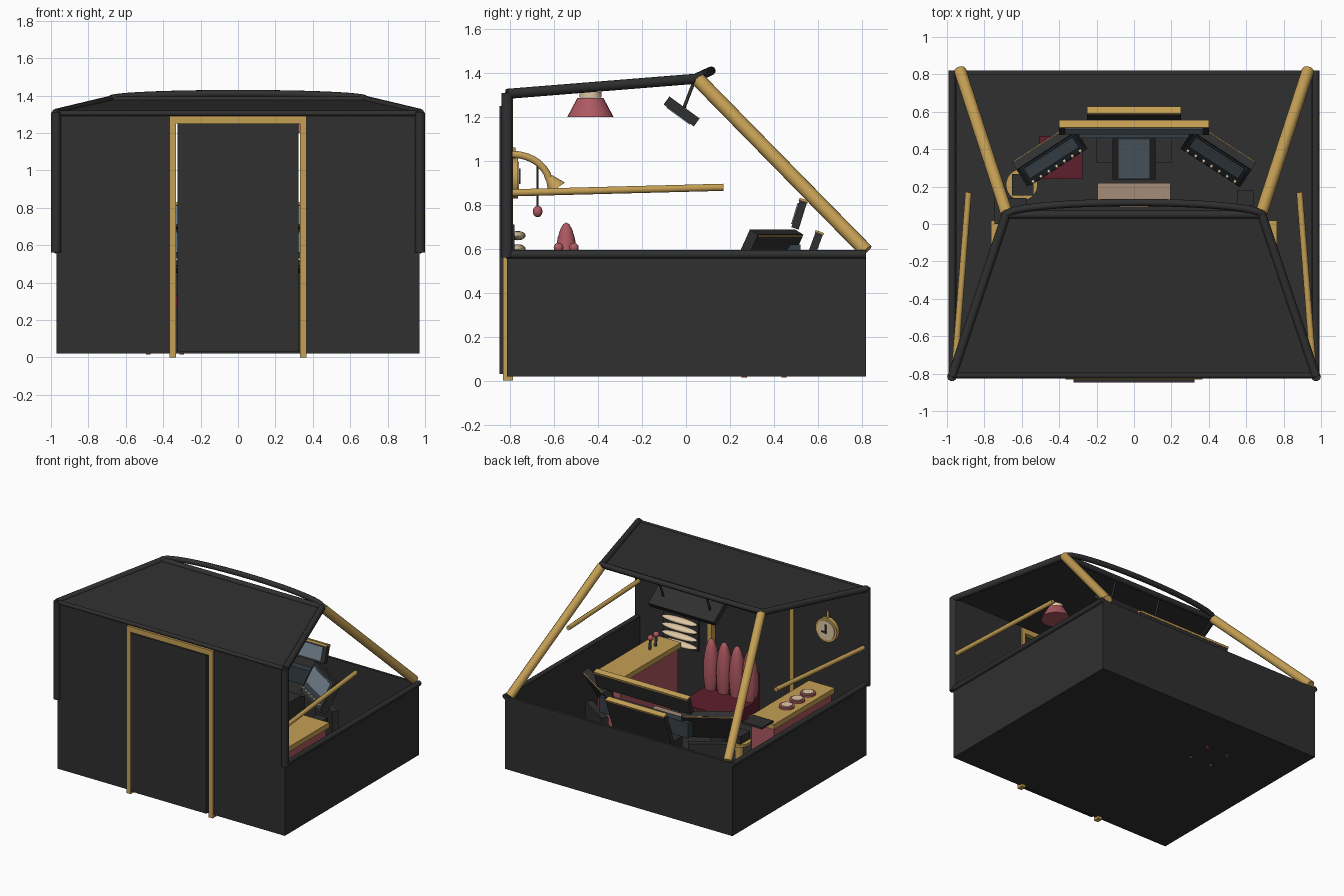
import bpy, bmesh
from math import radians, sin, cos, pi
from mathutils import Vector

if "Cube" in bpy.data.objects:
    bpy.data.objects.remove(bpy.data.objects["Cube"])


def material(name, r, g, b):
    m = bpy.data.materials.new(name)
    m.use_nodes = True
    m.diffuse_color = (r, g, b, 1)
    m.node_tree.nodes["Principled BSDF"].inputs["Base Color"].default_value = (r, g, b, 1)
    return m


charcoal = material("charcoal", .029, .029, .029)
gold = material("gold", .56, .35, .09)
rose = material("rose", .42, .1, .12)
maroon = material("maroon", .11, .013, .026)
cream = material("cream", .75, .58, .38)
glass = material("blue grey glass", .16, .21, .26)
slate = material("dark slate", .035, .05, .06)
taupe = material("taupe", .38, .26, .18)


def finish(name, mat, smooth=False):
    o = bpy.context.object
    o.name = name
    o.data.materials.clear()
    o.data.materials.append(mat)
    if smooth:
        bpy.ops.object.shade_smooth_by_angle()
    return o


def box(name, loc, size, mat, tilt=0, turn=0):
    bpy.ops.mesh.primitive_cube_add(size=1, location=loc, rotation=(radians(tilt), 0, radians(turn)))
    bpy.context.object.scale = size
    return finish(name, mat)


def cone(name, loc, r1, r2, h, mat, rot=(0, 0, 0)):
    bpy.ops.mesh.primitive_cone_add(vertices=24, radius1=r1, radius2=r2, depth=h, location=loc, rotation=rot)
    return finish(name, mat, True)


def ball(name, loc, size, mat):
    bpy.ops.mesh.primitive_uv_sphere_add(segments=20, ring_count=12, radius=1, location=loc)
    bpy.context.object.scale = size
    return finish(name, mat, True)


def tube(name, points, r, mat):
    curve = bpy.data.curves.new(name, "CURVE")
    curve.dimensions = "3D"
    curve.bevel_depth = r
    curve.bevel_resolution = 3
    curve.use_fill_caps = True
    s = curve.splines.new("POLY")
    s.points.add(len(points) - 1)
    for p, co in zip(s.points, points):
        p.co = (*co, 1)
    o = bpy.data.objects.new(name, curve)
    bpy.context.collection.objects.link(o)
    curve.materials.append(mat)
    return o


def on_tilted(parent, name, loc, size, mat):
    """Box placed in the local frame of a tilted panel."""
    o = box(name, (0, 0, 0), size, mat)
    o.rotation_euler = parent.rotation_euler
    o.location = parent.location + parent.rotation_euler.to_matrix() @ Vector(loc)
    return o


# Hull: floor, low walls and tall door wall with an opening
box("floor", (0, 0, .03), (1.94, 1.63, .02), charcoal)
box("rear_wall", (0, .81, .3), (1.94, .02, .56), charcoal)
for s in (-1, 1):
    box("side_wall", (s * .96, 0, .3), (.02, 1.63, .56), charcoal)
    box("door_wall", (s * .653, -.805, .665), (.635, .02, 1.29), charcoal)
box("door_header", (0, -.805, 1.285), (.68, .02, .05), charcoal)

# Door and its frame
box("door", (0, -.835, .64), (.645, .025, 1.22), charcoal)
for s in (-1, 1):
    box("door_jamb", (s * .35, -.81, .645), (.035, .045, 1.29), gold)
box("door_lintel", (0, -.81, 1.27), (.73, .045, .04), gold)

# Roof sheet
bm = bmesh.new()
bm.faces.new([bm.verts.new(p) for p in
              ((-.96, -.81, 1.305), (.96, -.81, 1.305), (.68, .05, 1.37), (-.68, .05, 1.37))])
mesh = bpy.data.meshes.new("roof")
bm.to_mesh(mesh)
bm.free()
roof = bpy.data.objects.new("roof", mesh)
bpy.context.collection.objects.link(roof)
mesh.materials.append(charcoal)
sheet = roof.modifiers.new("thickness", "SOLIDIFY")
sheet.thickness = .015
sheet.offset = 0

# Structural tubes
tube("roof_rear_bar", [(-.68, .05, 1.375), (.68, .05, 1.375)], .022, charcoal)
tube("roof_front_bar", [(-.97, -.81, 1.305), (.97, -.81, 1.305)], .015, charcoal)
arch = [(-.68 * cos(i * pi / 24), .05 + .065 * sin(i * pi / 24), 1.38 + .03 * sin(i * pi / 24))
        for i in range(25)]
tube("roof_arch", arch, .02, charcoal)
for s in (-1, 1):
    tube("corner_post", [(s * .973, -.815, .56), (s * .973, -.815, 1.31)], .026, charcoal)
    tube("roof_edge", [(s * .973, -.815, 1.305), (s * .68, .06, 1.375)], .024, charcoal)
    tube("sill", [(s * .972, -.82, .575), (s * .972, .82, .575)], .02, charcoal)
    tube("slanted_pillar", [(s * .68, .055, 1.37), (s * .93, .82, .59)], .033, gold)
    tube("hand_rail", [(s * .96, -.79, .855), (s * .885, .17, .88)], .017, gold)

# Side desks with red bodies
for s in (-1, 1):
    box("desk_body", (s * .655, -.35, .26), (.19, .7, .44), rose)
    box("desk_top", (s * .655, -.35, .5), (.22, .74, .04), gold)
for y in (-.27, -.4, -.53):
    cone("gauge_rim", (-.67, y, .525), .055, .055, .02, rose)
    cone("gauge_face", (-.67, y, .538), .04, .04, .008, cream)
for y in (-.57, -.5):
    tube("lever", [(.66, y, .51), (.66, y - .01, .6)], .01, slate)
    ball("lever_knob", (.66, y - .01, .605), (.022, .022, .022), rose)
box("side_tablet", (-.66, .07, .53), (.17, .14, .015), charcoal)
box("side_tray", (.595, .14, .45), (.09, .08, .03), charcoal)

# Central console
low = box("lower_console", (0, .555, .53), (.5, .035, .3), charcoal, -20)
on_tilted(low, "lower_console_trim", (0, 0, .152), (.5, .04, .012), gold)
screen = box("main_screen", (0, .515, .755), (.8, .035, .13), charcoal, -17)
on_tilted(screen, "main_screen_trim", (0, 0, .067), (.8, .042, .014), gold)
on_tilted(screen, "main_screen_glass", (0, -.02, 0), (.74, .006, .1), glass)
box("console_desk", (0, .49, .56), (.76, .06, .12), slate)
ramp = box("console_ramp", (0, .36, .48), (.23, .28, .03), charcoal, 35)
on_tilted(ramp, "ramp_glass", (0, 0, .018), (.17, .26, .008), glass)
box("console_base", (0, .43, .22), (.4, .2, .36), charcoal)
box("keyboard", (0, .155, .42), (.39, .13, .03), taupe)

# Angled wing screens with buttons
for s in (-1, 1):
    wing = box("wing_screen", (s * .45, .365, .57), (.38, .05, .24), charcoal, -28, -s * 33)
    on_tilted(wing, "wing_panel", (0, -.027, 0), (.35, .008, .21), slate)
    on_tilted(wing, "wing_glass", (0, -.032, .03), (.31, .008, .12), glass)
    on_tilted(wing, "wing_trim", (0, .027, .115), (.36, .006, .008), gold)
    for i in range(7):
        on_tilted(wing, "wing_button", (-.15 + i * .05, -.035, -.075), (.015, .02, .015), cream)
    box("wing_base", (s * .48, .4, .24), (.3, .05, .42), charcoal, 0, -s * 33)

# Stool and round pedestal
box("stool_seat", (-.39, .355, .3), (.23, .23, .06), maroon)
for x in (-.48, -.3):
    for y in (.265, .445):
        tube("stool_leg", [(x, y, .015), (x, y, .28)], .012, rose)
cone("pedestal_column", (-.6, .21, .22), .03, .03, .38, gold)
cone("pedestal_disc", (-.6, .21, .42), .085, .085, .02, gold)
box("pedestal_box", (-.595, .21, .46), (.115, .115, .06), charcoal)

# Padded chair
for i in range(4):
    ball("chair_rib", (-.165 + i * .11, -.545, .48), (.058, .055, .24), rose)
box("chair_back", (0, -.56, .37), (.43, .06, .34), maroon)
box("chair_seat", (0, -.38, .29), (.43, .32, .09), maroon)
cone("chair_column", (0, -.4, .14), .06, .05, .22, charcoal)

# Overhead screen
over = box("overhead_screen", (0, -.02, 1.225), (.56, .17, .045), charcoal, -36)
on_tilted(over, "overhead_glass", (0, 0, -.024), (.5, .13, .006), glass)
for s in (-1, 1):
    tube("overhead_hanger", [(s * .2, -.01, 1.24), (s * .2, .04, 1.37)], .008, charcoal)

# Hanging lamp
cone("lamp_shade", (.35, -.435, 1.243), .105, .06, .085, rose)
cone("lamp_cap", (.35, -.435, 1.3), .05, .05, .025, cream)
tube("lamp_stem", [(.35, -.435, 1.3), (.35, -.435, 1.335)], .015, charcoal)

# Curved speaking tube with pull cord
bend = [(.45, -.79 + .17 * sin(a * pi / 16), .89 + .14 * cos(a * pi / 16)) for a in range(8)]
tube("speaking_tube", bend, .017, gold)
cone("speaking_horn", (.45, -.605, .9), .045, .018, .06, gold, (radians(35), 0, 0))
tube("pull_cord", [(.45, -.675, 1), (.45, -.675, .78)], .005, charcoal)
ball("pull_knob", (.45, -.675, .77), (.022, .022, .026), rose)

# Wall louvre and clock
box("louvre_back", (.59, -.788, .58), (.3, .015, .26), charcoal)
for i in range(4):
    ball("louvre_slat", (.59, -.765, .48 + i * .06), (.15, .035, .021), cream)
flat = (radians(90), 0, 0)
cone("clock_rim", (-.66, -.78, .92), .092, .092, .03, gold, flat)
cone("clock_face", (-.66, -.763, .92), .074, .074, .008, cream, flat)
box("clock_hand", (-.66, -.757, .93), (.012, .006, .07), charcoal, 0, 0)
box("clock_short_hand", (-.645, -.757, .905), (.04, .006, .012), charcoal)
tube("clock_hook", [(-.66, -.785, 1.0), (-.66, -.785, 1.06)], .01, gold)
